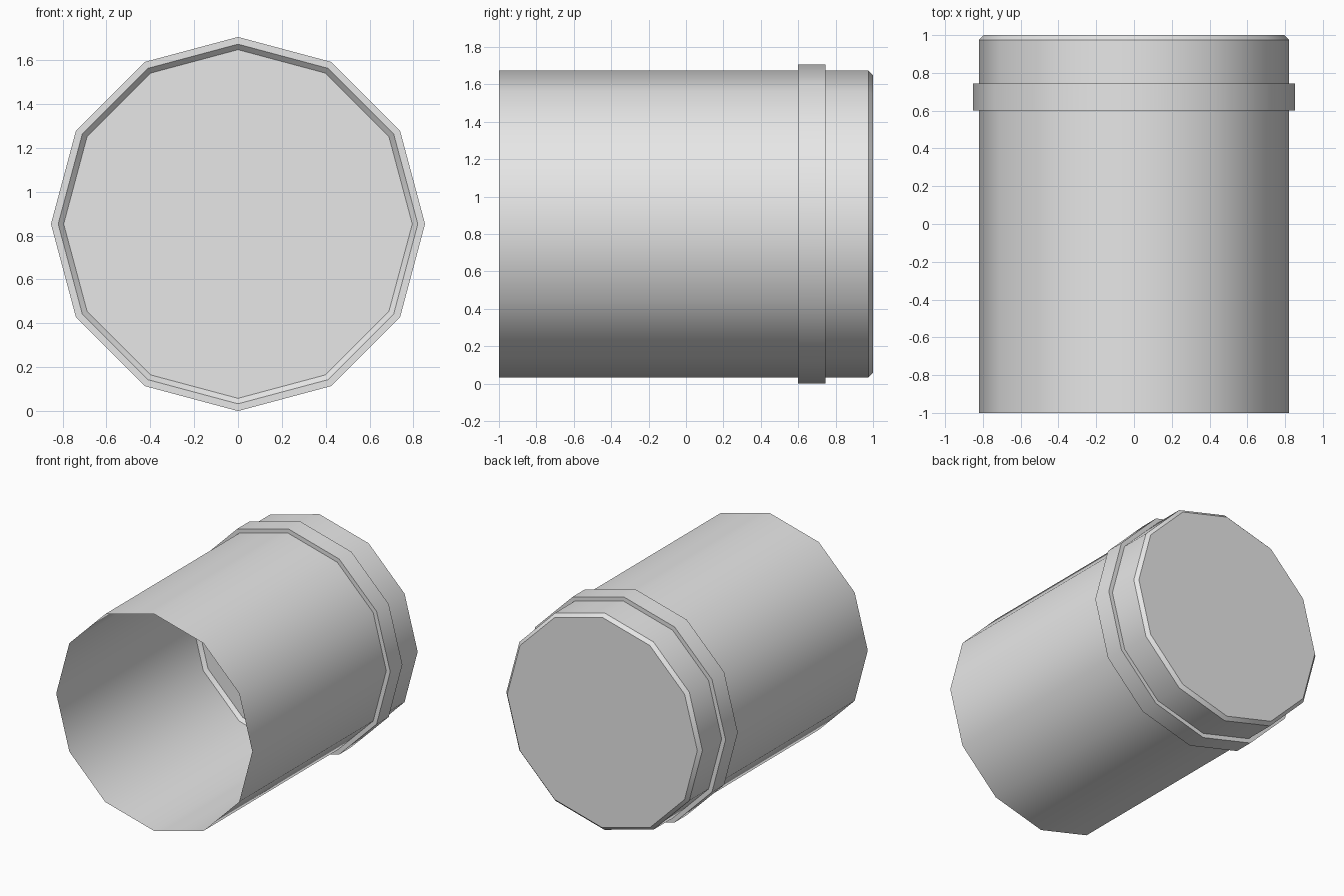
import bpy, bmesh, math

if "Cube" in bpy.data.objects:
    bpy.data.objects.remove(bpy.data.objects["Cube"])

SIDES = 12
R_RING = 0.853      # collar radius, touches the ground
R_TUBE = 0.82
R_CAP = 0.795
CZ = R_RING         # height of the axis

grey = bpy.data.materials.new("light grey")
grey.diffuse_color = (0.8, 0.8, 0.8, 1.0)
grey.use_nodes = True
grey.node_tree.nodes["Principled BSDF"].inputs["Base Color"].default_value = grey.diffuse_color


def lathe_y(name, profile, cap_end=False, flip=False):
    """Sweep (y, radius) points around the y axis with 12 sides."""
    bm = bmesh.new()
    rings = []
    for y, r in profile:
        rings.append([bm.verts.new((r * math.cos(2 * math.pi * i / SIDES), y,
                                    CZ + r * math.sin(2 * math.pi * i / SIDES)))
                      for i in range(SIDES)])
    for a, b in zip(rings, rings[1:]):
        for i in range(SIDES):
            j = (i + 1) % SIDES
            bm.faces.new((a[i], b[i], b[j], a[j]))
    if cap_end:
        bm.faces.new(rings[-1][::-1])
    if flip:
        bmesh.ops.reverse_faces(bm, faces=list(bm.faces))
    me = bpy.data.meshes.new(name)
    bm.to_mesh(me)
    bm.free()
    me.materials.append(grey)
    ob = bpy.data.objects.new(name, me)
    bpy.context.collection.objects.link(ob)
    bpy.ops.object.select_all(action='DESELECT')
    ob.select_set(True)
    bpy.context.view_layer.objects.active = ob
    bpy.ops.object.shade_smooth_by_angle(angle=math.radians(35))
    return ob


# Tube: open at the front, bevelled and closed at the back
lathe_y("tube", [(-1.0, R_TUBE), (0.975, R_TUBE), (1.0, R_CAP)], cap_end=True)

# Raised collar around the tube near the back
lathe_y("collar", [(0.6, R_TUBE), (0.6, R_RING), (0.745, R_RING), (0.745, R_TUBE)])

# Bevelled disc closing the inside of the tube, facing the front
lathe_y("inner_disc", [(0.6, R_TUBE), (0.625, R_CAP)], cap_end=True, flip=True)
